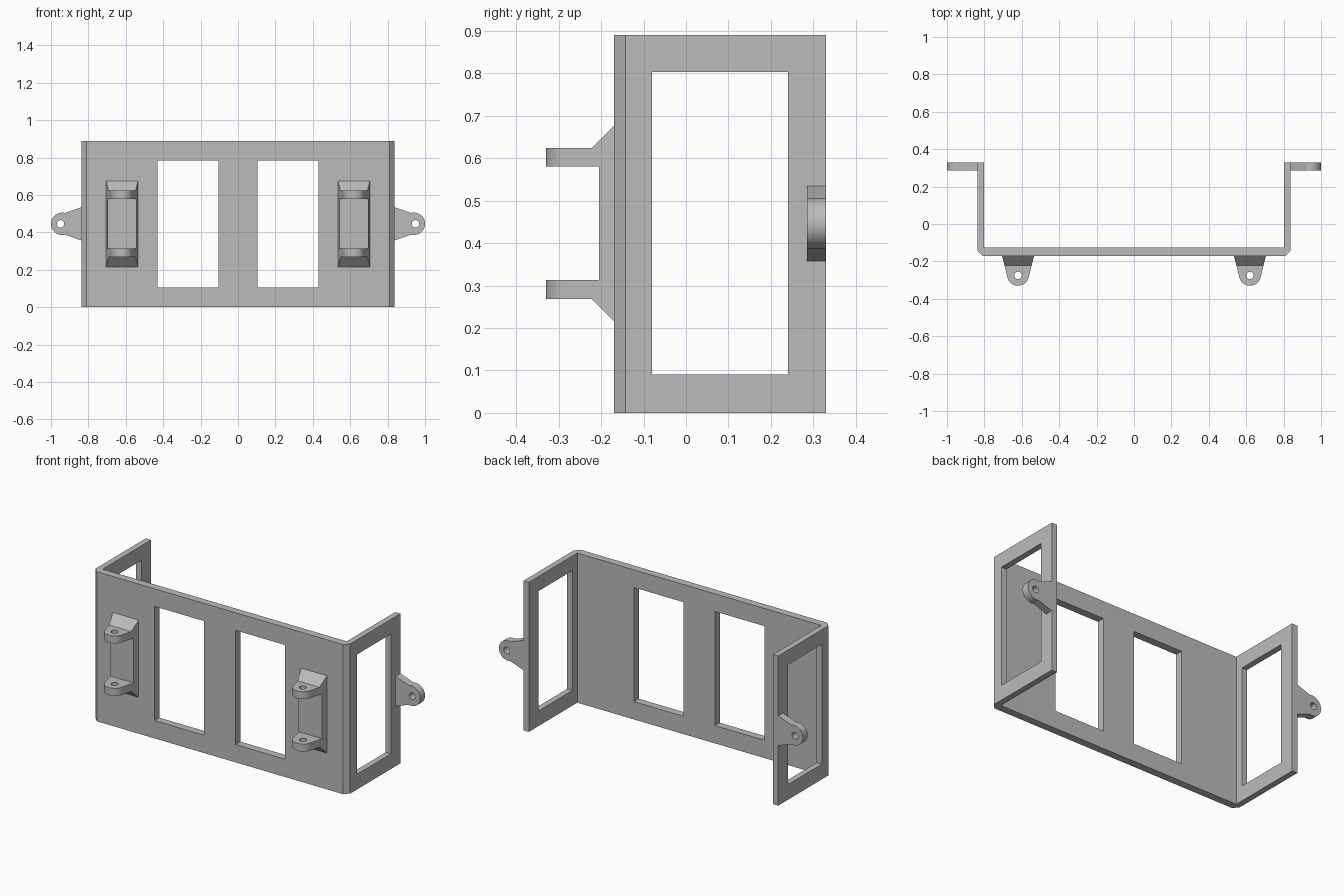
import bpy, bmesh, math
from mathutils import Vector

if "Cube" in bpy.data.objects:
    bpy.data.objects.remove(bpy.data.objects["Cube"])

grey = bpy.data.materials.new("plain grey")
grey.diffuse_color = (0.5, 0.5, 0.5, 1)
grey.use_nodes = True
grey.node_tree.nodes["Principled BSDF"].inputs["Base Color"].default_value = grey.diffuse_color


def prism(name, points, axis, low, high):
    """Extrude a 2D outline along an axis: x -> (y,z), y -> (x,z), z -> (x,y)."""
    place = {"x": lambda p, t: (t, p[0], p[1]),
             "y": lambda p, t: (p[0], t, p[1]),
             "z": lambda p, t: (p[0], p[1], t)}[axis]
    bm = bmesh.new()
    face = bm.faces.new([bm.verts.new(place(p, low)) for p in points])
    move = Vector(place((0, 0), high - low))
    new = bmesh.ops.extrude_face_region(bm, geom=[face])["geom"]
    bmesh.ops.translate(bm, vec=move, verts=[v for v in new if isinstance(v, bmesh.types.BMVert)])
    bmesh.ops.recalc_face_normals(bm, faces=bm.faces)
    mesh = bpy.data.meshes.new(name)
    bm.to_mesh(mesh)
    bm.free()
    mesh.materials.append(grey)
    obj = bpy.data.objects.new(name, mesh)
    bpy.context.collection.objects.link(obj)
    return obj


def rect(a, b, c, d):
    return [(a, c), (b, c), (b, d), (a, d)]


def arc(cx, cy, r, start, end, n):
    return [(cx + r * math.cos(math.radians(start + (end - start) * i / n)),
             cy + r * math.sin(math.radians(start + (end - start) * i / n))) for i in range(n + 1)]


def circle(cx, cy, r):
    return arc(cx, cy, r, 0, 360, 32)[:-1]


def boolean(obj, other, operation="DIFFERENCE"):
    """Apply a boolean and discard the helper."""
    other.hide_render = True
    mod = obj.modifiers.new("cut", "BOOLEAN")
    mod.operation, mod.object, mod.solver = operation, other, "EXACT"
    bpy.ops.object.select_all(action="DESELECT")
    bpy.context.view_layer.objects.active = obj
    obj.select_set(True)
    bpy.ops.object.modifier_apply(modifier=mod.name)
    bpy.data.objects.remove(other)


def smooth(obj):
    bpy.ops.object.select_all(action="DESELECT")
    bpy.context.view_layer.objects.active = obj
    obj.select_set(True)
    bpy.ops.object.shade_smooth_by_angle(angle=math.radians(25))


# U-shaped frame with chamfered front corners
half = [(0.81, -0.17), (0.838, -0.142), (0.838, 0.33), (0.803, 0.33), (0.803, -0.125)]
outline = half + [(-x, y) for x, y in reversed(half)]
frame = prism("frame", outline, "z", 0, 0.89)

# Windows in the front plate and the side walls
for s in (-1, 1):
    boolean(frame, prism("front_window", rect(s * 0.267 - 0.163, s * 0.267 + 0.163, 0.106, 0.785),
                         "y", -0.3, 0.0))
boolean(frame, prism("side_windows", rect(-0.08, 0.24, 0.09, 0.803), "x", -1.2, 1.2))

for s, side in ((-1, "left"), (1, "right")):
    # Rounded mounting ear
    tip = arc(0.94, 0.446, 0.06, -104, 104, 28)
    ear_points = [(0.836, 0.357)] + tip + [(0.836, 0.535)]
    ear = prism(side + "_ear", [(s * x, z) for x, z in ear_points], "y", 0.285, 0.33)
    boolean(ear, prism("ear_hole", circle(s * 0.949, 0.446, 0.02), "y", 0.2, 0.4))
    smooth(ear)

    # Hinge bracket: side profile trimmed to a tapered, rounded plan
    cx = s * 0.62
    profile = [(-0.169, 0.215), (-0.222, 0.268), (-0.33, 0.268), (-0.33, 0.313), (-0.205, 0.313),
               (-0.205, 0.58), (-0.33, 0.58), (-0.33, 0.624), (-0.222, 0.624), (-0.169, 0.677)]
    bracket = prism(side + "_bracket", profile, "x", cx - 0.15, cx + 0.15)
    plan = [(cx - 0.088, -0.16)] + arc(cx, -0.272, 0.058, 194, 346, 24) + [(cx + 0.088, -0.16)]
    boolean(bracket, prism("plan", plan, "z", 0.1, 0.8), "INTERSECT")
    boolean(bracket, prism("pin_hole", circle(cx, -0.275, 0.02), "z", 0.1, 0.8))
    smooth(bracket)
